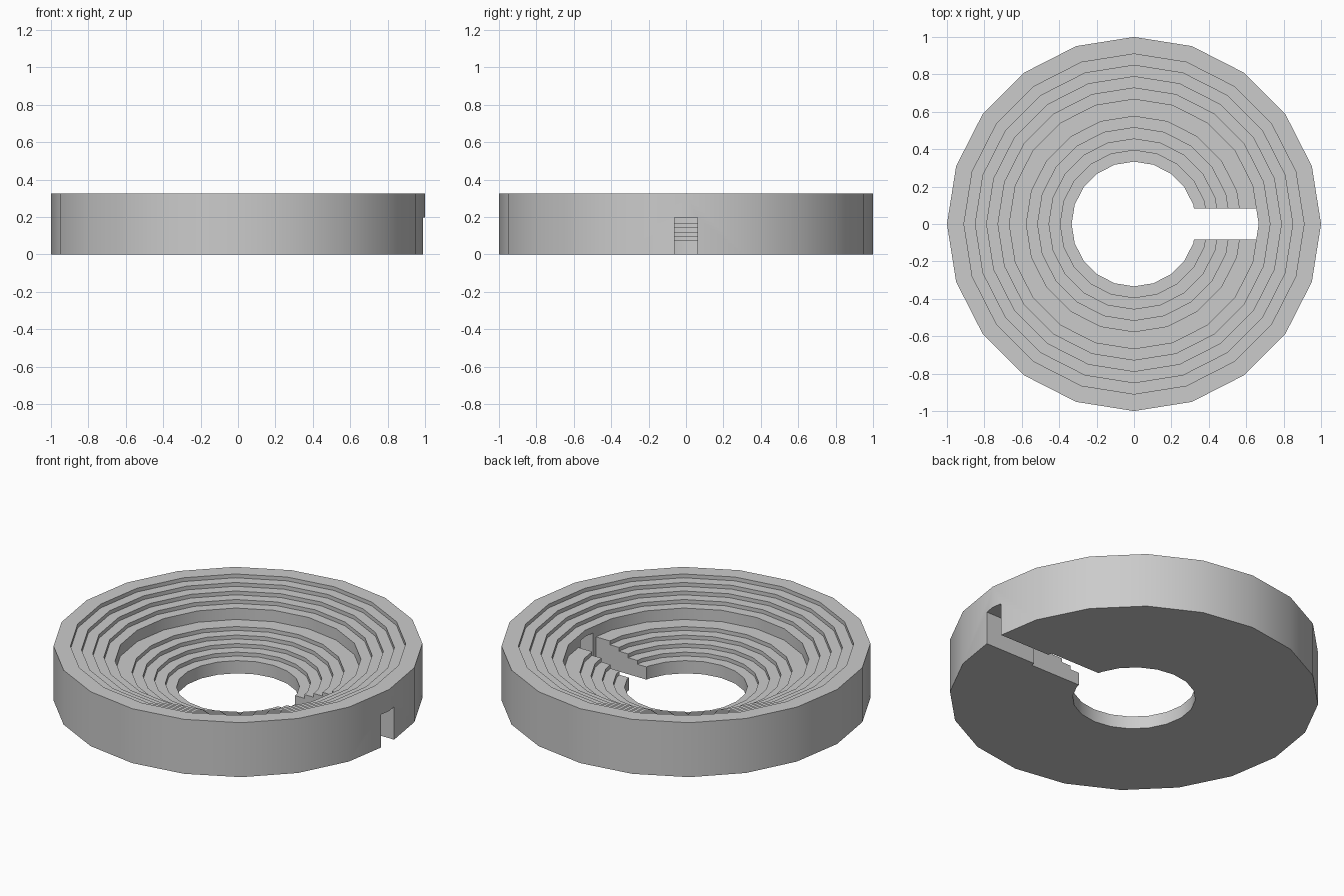
import bpy, bmesh, math

cube = bpy.data.objects.get("Cube")
if cube:
    bpy.data.objects.remove(cube, do_unlink=True)

SIDES = 20
U = 1 / 33            # one plan unit; the outer radius is 33 units
HEIGHT_STEP = 0.75    # rise of one seating row

grey = bpy.data.materials.new("stone_grey")
grey.use_nodes = True
colour = (0.6, 0.6, 0.6, 1)
grey.diffuse_color = colour
grey.node_tree.nodes["Principled BSDF"].inputs["Base Color"].default_value = colour


def make_object(name, bm):
    bmesh.ops.recalc_face_normals(bm, faces=bm.faces)
    mesh = bpy.data.meshes.new(name)
    bm.to_mesh(mesh)
    bm.free()
    mesh.materials.append(grey)
    obj = bpy.data.objects.new(name, mesh)
    bpy.context.collection.objects.link(obj)
    return obj


# Stepped section: five lower rows, a walkway, a tall wall, five upper rows
def tier(radius, height):
    points = []
    for row in range(5):
        width = 3 if row == 4 else 2
        points += [(radius, height), (radius + width, height)]
        radius += width
        height += HEIGHT_STEP
    return points


profile = [(11, 0)] + tier(11, 2.5) + tier(22, 7.75) + [(33, 0)]

# Revolve the section into a closed ring
bm = bmesh.new()
rings = []
for i in range(SIDES):
    a = math.tau * i / SIDES
    rings.append([bm.verts.new((r * U * math.cos(a), r * U * math.sin(a), z * U))
                  for r, z in profile])
for i in range(SIDES):
    here, there = rings[i], rings[(i + 1) % SIDES]
    for j in range(len(profile)):
        k = (j + 1) % len(profile)
        bm.faces.new((here[j], there[j], there[k], here[k]))
arena = make_object("stepped_arena", bm)


# Entrance cutter: wide open slot through the lower rows, narrow tunnel behind
def wall_x(y):
    return 22 - y * math.tan(math.pi / SIDES)


half = [(0, 2.75), (wall_x(2.75), 2.75), (wall_x(2), 2), (40, 2)]
outline = half + [(x, -y) for x, y in reversed(half)]
bm = bmesh.new()
base = bm.faces.new([bm.verts.new((x * U, y * U, -3 * U)) for x, y in outline])
top = bmesh.ops.extrude_face_region(bm, geom=[base])["geom"]
for v in top:
    if isinstance(v, bmesh.types.BMVert):
        v.co.z = 6.5 * U
cutter = make_object("entrance_cutter", bm)
cutter.hide_render = True
cutter.hide_viewport = True

cut = arena.modifiers.new("entrance", "BOOLEAN")
cut.operation = "DIFFERENCE"
cut.solver = "EXACT"
cut.object = cutter
bpy.context.view_layer.objects.active = arena
arena.select_set(True)
bpy.ops.object.modifier_apply(modifier=cut.name)
bpy.data.objects.remove(cutter, do_unlink=True)

# Soft shading around the curve, crisp step edges
bpy.ops.object.shade_smooth_by_angle(angle=math.radians(30))
